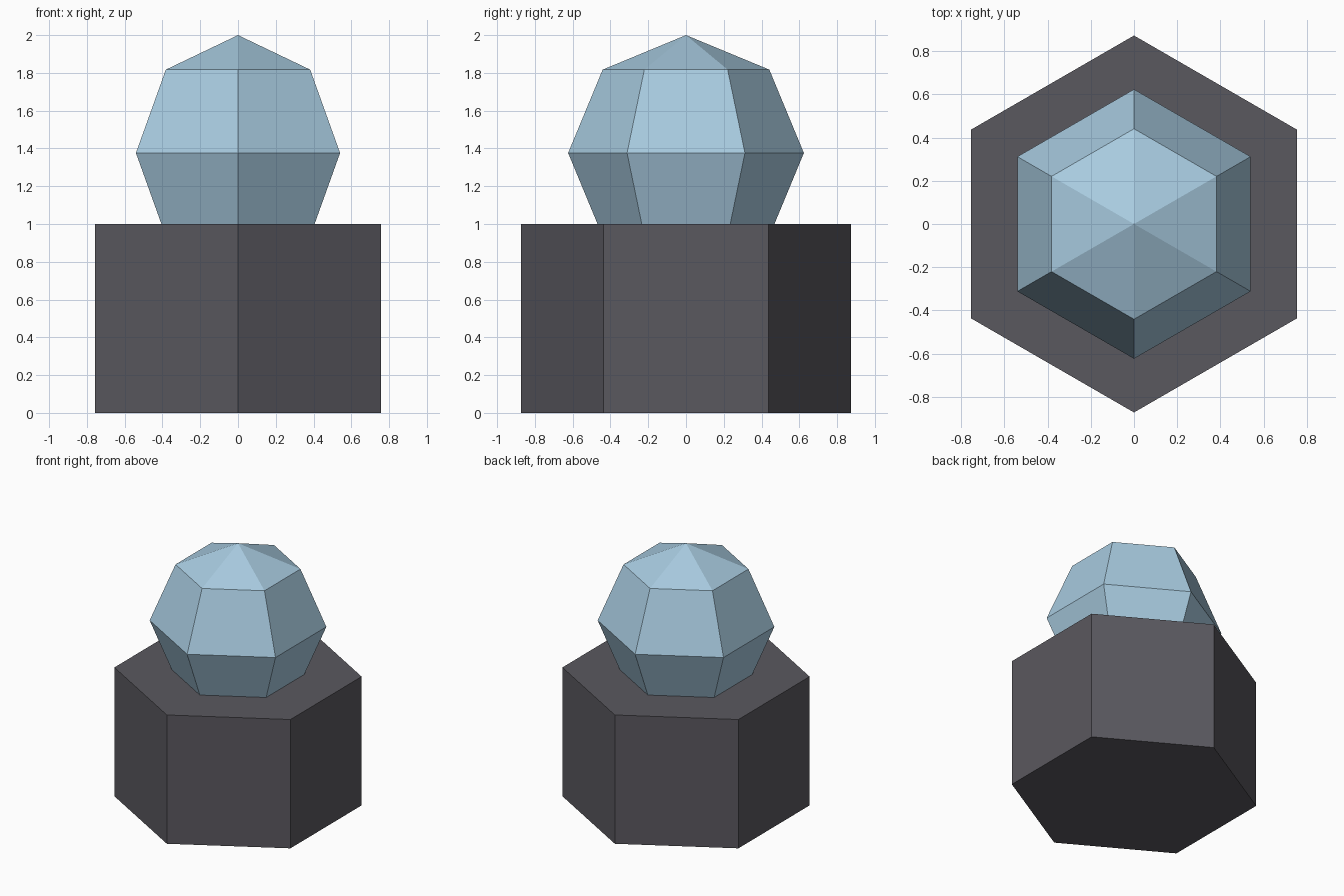
import bpy, bmesh, math

if "Cube" in bpy.data.objects:
    bpy.data.objects.remove(bpy.data.objects["Cube"])

SIDES = 6


def material(name, rgb):
    m = bpy.data.materials.new(name)
    m.diffuse_color = (*rgb, 1.0)
    m.use_nodes = True
    m.node_tree.nodes["Principled BSDF"].inputs["Base Color"].default_value = m.diffuse_color
    return m


def turned(name, profile, mat):
    """Six-sided solid from (radius, z) points, bottom to top, corners on the y axis."""
    bm = bmesh.new()
    rings = []
    for r, z in profile:
        if r == 0:
            rings.append([bm.verts.new((0, 0, z))] * SIDES)
        else:
            angles = [math.pi / 2 + 2 * math.pi * i / SIDES for i in range(SIDES)]
            rings.append([bm.verts.new((r * math.cos(a), r * math.sin(a), z)) for a in angles])
    for low, high in zip(rings, rings[1:]):
        for i in range(SIDES):
            j = (i + 1) % SIDES
            corners = dict.fromkeys((low[i], low[j], high[j], high[i]))
            bm.faces.new(list(corners))
    # Flat ends
    for ring, (r, _) in ((rings[0], profile[0]), (rings[-1], profile[-1])):
        if r > 0:
            bm.faces.new(ring)
    bmesh.ops.recalc_face_normals(bm, faces=bm.faces)
    mesh = bpy.data.meshes.new(name)
    bm.to_mesh(mesh)
    bm.free()
    mesh.materials.append(mat)
    obj = bpy.data.objects.new(name, mesh)
    bpy.context.collection.objects.link(obj)
    return obj


dark_grey = material("dark_grey", (0.102, 0.098, 0.114))
pale_blue = material("pale_blue", (0.392, 0.597, 0.745))

# Hexagonal pedestal
turned("base", [(0.873, 0), (0.873, 1.0)], dark_grey)

# Faceted globe, sunk slightly into the pedestal
R, CENTRE = 0.624, 1.376
d = R * math.sqrt(0.5)
turned("globe", [(0, CENTRE - R), (d, CENTRE - d), (R, CENTRE),
                 (d, CENTRE + d), (0, CENTRE + R)], pale_blue)
